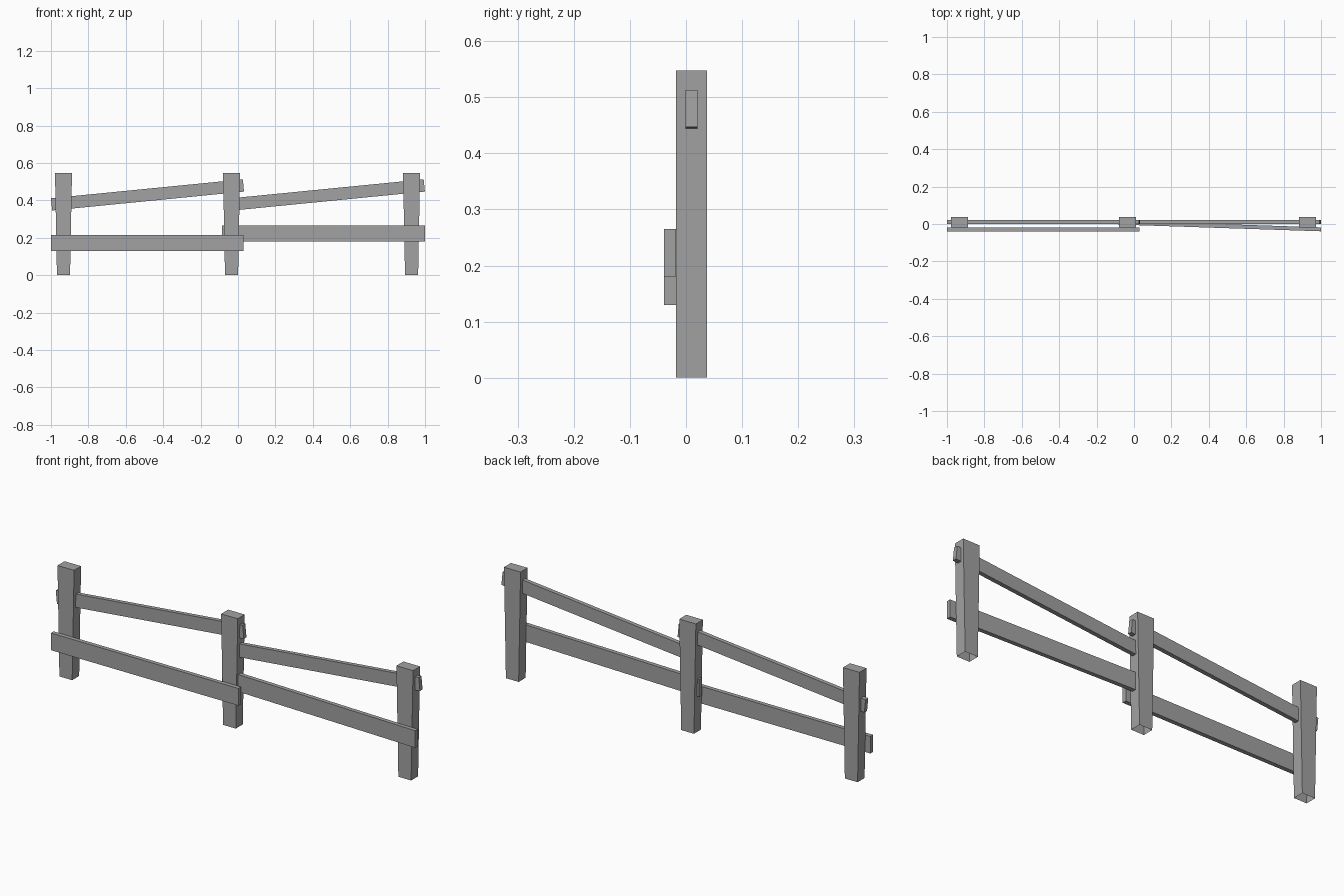
import bpy
import bmesh
from mathutils import Vector

cube = bpy.data.objects.get("Cube")
if cube:
    bpy.data.objects.remove(cube, do_unlink=True)

grey = bpy.data.materials.new("weathered_grey")
grey.use_nodes = True
colour = (0.36, 0.36, 0.36, 1)
grey.diffuse_color = colour
grey.node_tree.nodes["Principled BSDF"].inputs["Base Color"].default_value = colour


def finish(name, bm):
    bmesh.ops.recalc_face_normals(bm, faces=bm.faces)
    mesh = bpy.data.meshes.new(name)
    bm.to_mesh(mesh)
    bm.free()
    mesh.materials.append(grey)
    obj = bpy.data.objects.new(name, mesh)
    bpy.context.collection.objects.link(obj)


def post(name, x):
    """Post that narrows towards an open foot."""
    bm = bmesh.new()
    bmesh.ops.create_cube(bm, size=1)
    foot = min(bm.faces, key=lambda f: f.calc_center_median().z)
    for v in bm.verts:
        width = 0.091 if v.co.z > 0 else 0.07
        v.co = (x + v.co.x * width, 0.0095 + v.co.y * 0.055, (v.co.z + 0.5) * 0.548)
    bmesh.ops.delete(bm, geom=[foot], context='FACES_ONLY')
    finish(name, bm)


def rail(name, start, end, height, depth=0.021):
    """Straight board between the centres of its two ends."""
    start, end = Vector(start), Vector(end)
    run = end - start
    across = Vector((-run.y, run.x, 0)).normalized()
    up = run.cross(across).normalized()
    middle = (start + end) / 2
    bm = bmesh.new()
    bmesh.ops.create_cube(bm, size=1)
    for v in bm.verts:
        v.co = middle + run * v.co.x + across * depth * v.co.y + up * height * v.co.z
    finish(name, bm)


# Upright posts
for side, x in (("right", -0.933), ("middle", -0.0345), ("left", 0.928)):
    post(side + "_post", x)

# Sloping upper rails
for side, x0, x1 in (("right", -0.997, 0.029), ("left", -0.03, 0.996)):
    rail(side + "_upper_rail", (x0, 0.01, 0.379), (x1, 0.01, 0.48), 0.066)

# Lower rails: one flat on the posts, one angled through the middle post
rail("right_lower_rail", (-1, -0.0285, 0.1725), (0.03, -0.0285, 0.1725), 0.085)
rail("left_lower_rail", (-0.085, 0.0075, 0.2225), (1, -0.0285, 0.2225), 0.085)
